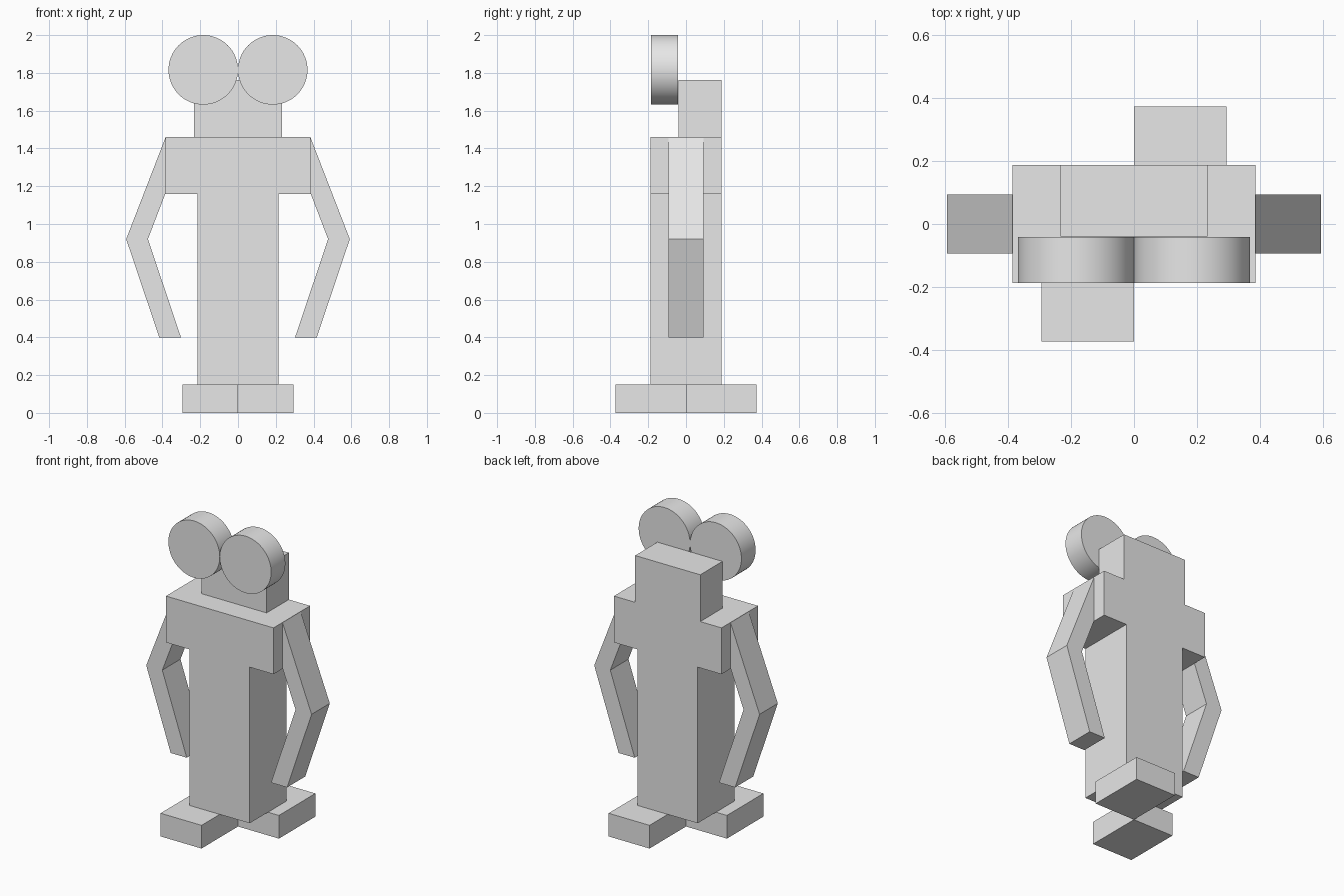
import bpy
import bmesh
from math import radians

cube = bpy.data.objects.get("Cube")
if cube:
    bpy.data.objects.remove(cube, do_unlink=True)

GREY = (0.8, 0.8, 0.8, 1.0)
grey = bpy.data.materials.new("plain_grey")
grey.use_nodes = True
grey.diffuse_color = GREY
grey.node_tree.nodes["Principled BSDF"].inputs["Base Color"].default_value = GREY


def extrude_profile(name, points, y0, y1):
    """Solid made from an x-z outline stretched from y0 to y1."""
    bm = bmesh.new()
    face = bm.faces.new([bm.verts.new((x, y0, z)) for x, z in points])
    extruded = bmesh.ops.extrude_face_region(bm, geom=[face])["geom"]
    verts = [v for v in extruded if isinstance(v, bmesh.types.BMVert)]
    bmesh.ops.translate(bm, verts=verts, vec=(0, y1 - y0, 0))
    bmesh.ops.recalc_face_normals(bm, faces=bm.faces)
    mesh = bpy.data.meshes.new(name)
    bm.to_mesh(mesh)
    bm.free()
    mesh.materials.append(grey)
    obj = bpy.data.objects.new(name, mesh)
    bpy.context.collection.objects.link(obj)
    return obj


def box(name, x0, x1, y0, y1, z0, z1):
    return extrude_profile(name, [(x0, z0), (x1, z0), (x1, z1), (x0, z1)], y0, y1)


# T-shaped body: narrow trunk under wide shoulders
half = [(0.215, 0.15), (0.215, 1.16), (0.385, 1.16), (0.385, 1.46)]
extrude_profile("body", half + [(-x, z) for x, z in reversed(half)], -0.187, 0.187)

# Head set towards the back
box("head", -0.233, 0.233, -0.04, 0.187, 1.46, 1.763)

# Feet: right one forward, left one back
box("right_foot", -0.293, 0, -0.373, 0, 0, 0.15)
box("left_foot", 0, 0.293, 0, 0.373, 0, 0.15)

arm = [(0.385, 1.455), (0.592, 0.92), (0.417, 0.4),
       (0.302, 0.4), (0.477, 0.92), (0.385, 1.16)]
for side, s in (("left", 1), ("right", -1)):
    # Bent arm
    extrude_profile(side + "_arm", [(s * x, z) for x, z in arm], -0.093, 0.093)
    # Round disc eye
    bpy.ops.mesh.primitive_cylinder_add(
        vertices=64, radius=0.184, depth=0.145,
        location=(s * 0.184, -0.114, 1.816), rotation=(radians(90), 0, 0))
    eye = bpy.context.object
    eye.name = side + "_eye"
    eye.data.materials.append(grey)
    bpy.ops.object.shade_smooth_by_angle(angle=radians(30))
